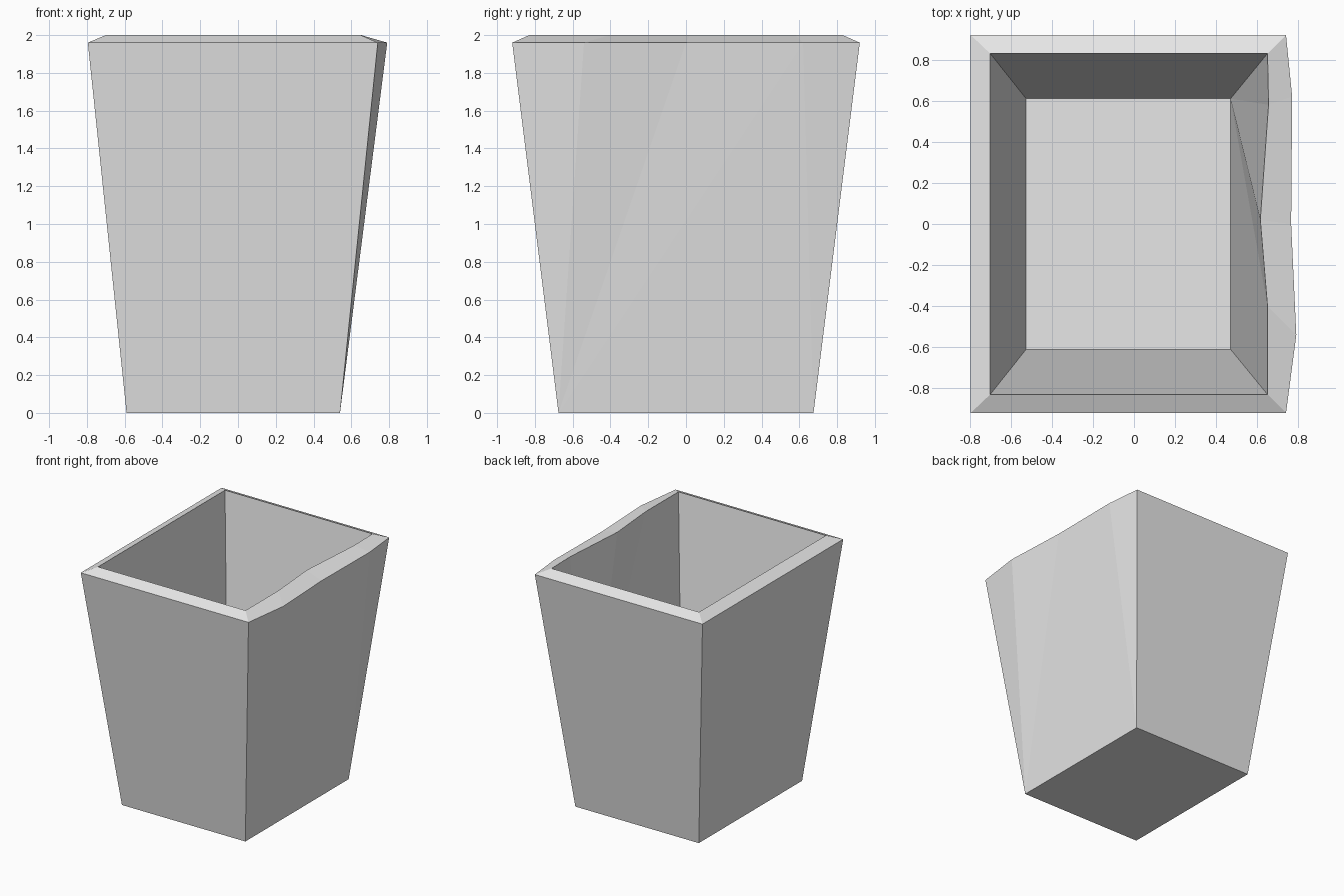
import bpy
import bmesh

cube = bpy.data.objects.get("Cube")
if cube:
    bpy.data.objects.remove(cube, do_unlink=True)

# Single grey material
GREY = (0.8, 0.8, 0.8, 1.0)
mat = bpy.data.materials.new("plain grey")
mat.use_nodes = True
mat.diffuse_color = GREY
bsdf = next(n for n in mat.node_tree.nodes if n.type == 'BSDF_PRINCIPLED')
bsdf.inputs["Base Color"].default_value = GREY

bm = bmesh.new()


def ring(points, z):
    return [bm.verts.new((x, y, z)) for x, y in points]


def rect(x0, x1, y):
    # Order: right front, right back, left back, left front
    return [(x1, -y), (x1, y), (x0, y), (x0, -y)]


def faces(*groups):
    for g in groups:
        bm.faces.new(g)


# Foot, floor and the two rim outlines; the right side of the rim is wavy
foot = ring(rect(-0.59, 0.54, 0.675), 0)
floor = ring(rect(-0.525, 0.47, 0.61), 0.26)
outer = ring([(0.74, -0.92), (0.79, -0.54), (0.765, 0.0), (0.77, 0.62),
              (0.74, 0.92), (-0.795, 0.92), (-0.795, -0.92)], 1.96)
inner = ring([(0.65, -0.83), (0.65, -0.4), (0.615, 0.02), (0.655, 0.58),
              (0.65, 0.83), (-0.70, 0.83), (-0.70, -0.83)], 2.0)

# Underside and inner floor
faces(foot[::-1], floor)

# Bevelled rim
for i in range(7):
    j = (i + 1) % 7
    faces((outer[i], outer[j], inner[j], inner[i]))

# Flat back, left and front walls, outside and inside
for i in range(1, 4):
    j = (i + 1) % 4
    a, b = i + 3, (i + 4) % 7
    faces((foot[i], foot[j], outer[b], outer[a]),
          (floor[j], floor[i], inner[a], inner[b]))

# Warped right wall, outside: fan from the front foot corner
for i in range(3):
    faces((foot[0], outer[i + 1], outer[i]))
faces((foot[0], foot[1], outer[3]), (foot[1], outer[4], outer[3]))

# Warped right wall, inside: fan from the back floor corner
for i in range(1, 4):
    faces((floor[1], inner[i], inner[i + 1]))
faces((floor[1], floor[0], inner[1]), (floor[0], inner[0], inner[1]))

bmesh.ops.recalc_face_normals(bm, faces=bm.faces[:])
mesh = bpy.data.meshes.new("tapered_bin")
bm.to_mesh(mesh)
bm.free()
mesh.materials.append(mat)
bpy.context.collection.objects.link(bpy.data.objects.new("tapered_bin", mesh))
